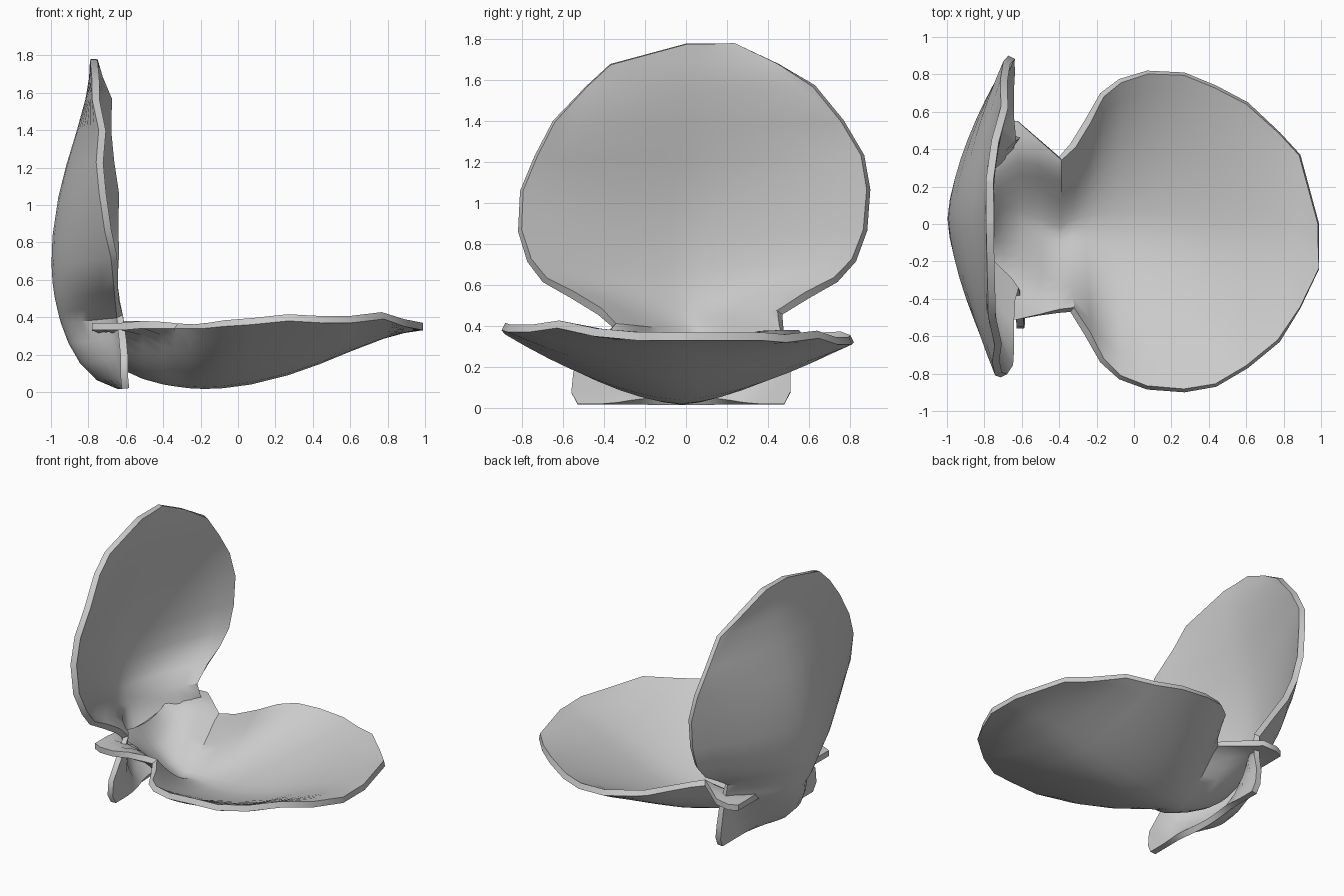
import bpy, math
from mathutils import Matrix, Vector

if "Cube" in bpy.data.objects:
    bpy.data.objects.remove(bpy.data.objects["Cube"])

# Cross rows: distance from hinge, left edge, right edge, left rim height, keel height, right rim height
ROWS = [
    (0.00, -.48, .53, .33, .31, .33), (0.06, -.51, .56, .33, .20, .33),
    (0.16, -.51, .55, .33, .12, .34), (0.27, -.49, .455, .34, .07, .34),
    (0.38, -.475, .36, .34, .04, .34), (0.44, -.47, .43, .34, .03, .34),
    (0.52, -.60, .56, .34, .02, .34), (0.60, -.74, .70, .34, .016, .34),
    (0.70, -.83, .775, .35, .02, .34), (0.85, -.885, .82, .36, .04, .32),
    (1.05, -.90, .81, .38, .09, .31), (1.22, -.87, .74, .37, .15, .31),
    (1.39, -.77, .65, .37, .22, .34), (1.56, -.63, .49, .39, .285, .32),
    (1.67, -.45, .37, .35, .315, .33), (1.77, -.24, .00, .33, .33, .33)]
COLS = 16


def valve(name, matrix):
    verts, faces = [], []
    for u, v0, v1, w0, wc, w1 in ROWS:
        mid, half = (v0 + v1) / 2, (v1 - v0) / 2
        # the bowl narrows toward the hinge, leaving flat ears beside it
        span = min(1.0, 0.5 + 0.5 * u / 0.42)
        for j in range(COLS + 1):
            t = 2 * j / COLS - 1
            f = min(1.0, abs(t) / span) ** 1.6
            rim = w0 if t < 0 else w1
            verts.append(matrix @ Vector((u, mid + t * half, wc + (rim - wc) * f)))
    n = COLS + 1
    for i in range(len(ROWS) - 1):
        for j in range(COLS):
            a = i * n + j
            faces.append((a, a + n, a + n + 1, a + 1))
    mesh = bpy.data.meshes.new(name)
    mesh.from_pydata(verts, [], faces)
    ob = bpy.data.objects.new(name, mesh)
    bpy.context.collection.objects.link(ob)
    # wall thickness toward the inside of the bowl
    sol = ob.modifiers.new("thickness", 'SOLIDIFY')
    sol.thickness = 0.04
    sol.offset = 1
    bpy.ops.object.select_all(action='DESELECT')
    ob.select_set(True)
    bpy.context.view_layer.objects.active = ob
    bpy.ops.object.modifier_apply(modifier=sol.name)
    bpy.ops.object.shade_smooth_by_angle(angle=math.radians(40))
    return ob


# Lying half
valve("lower_shell", Matrix.Translation((-.78, 0, 0)))

# Standing half: the same shell turned half a turn about the x-z diagonal, leaning back
flip = Matrix(((0, 0, 1, 0), (0, -1, 0, 0), (1, 0, 0, 0), (0, 0, 0, 1)))
lean = Matrix.Rotation(math.radians(-5.5), 4, 'Y')
valve("upper_shell", Matrix.Translation((-.95, 0, -.015)) @ lean @ flip)
